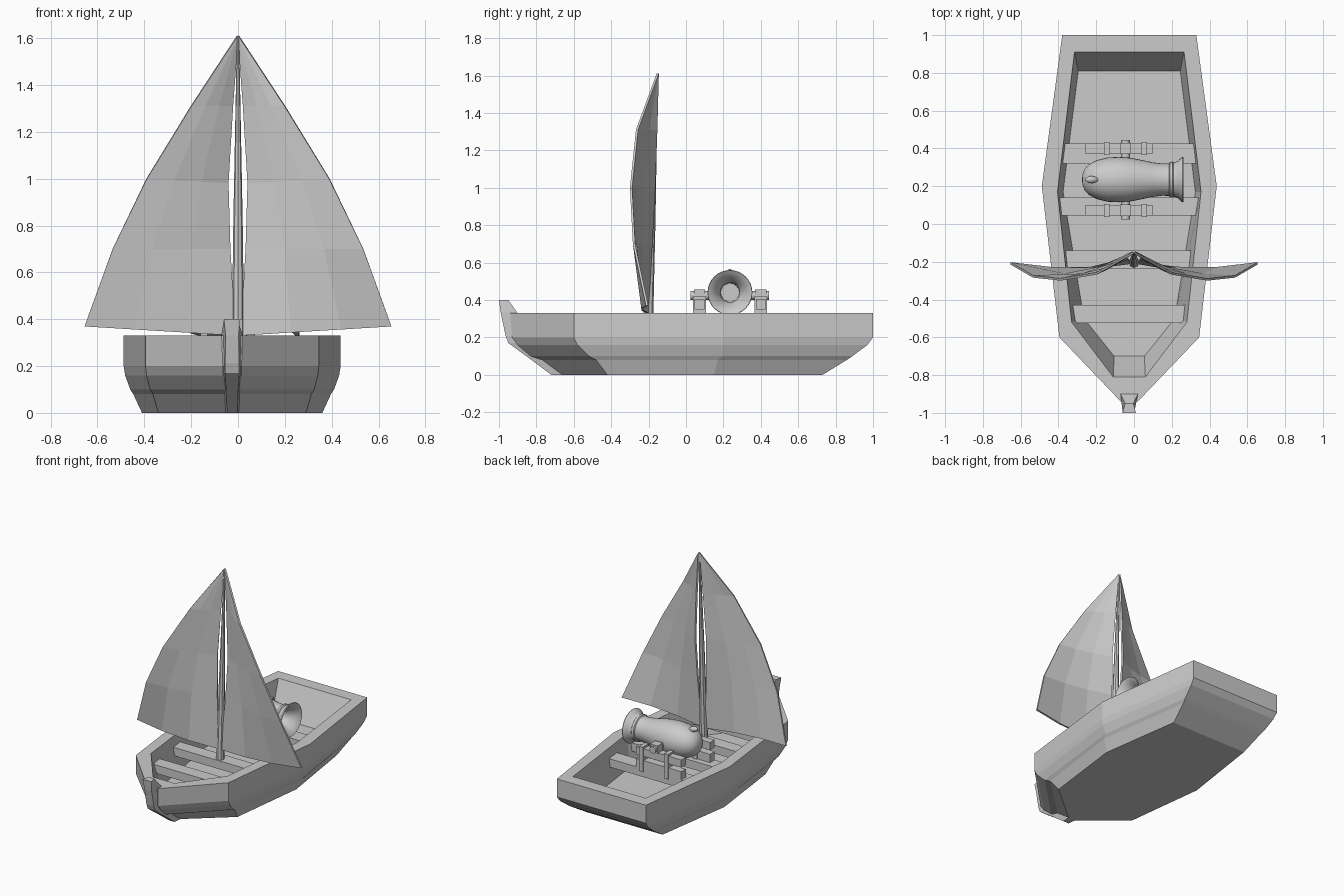
import bpy, bmesh, math
from mathutils import Vector, Matrix

if "Cube" in bpy.data.objects:
    bpy.data.objects.remove(bpy.data.objects["Cube"])

CX = -0.025  # hull centre line


def loft(name, rings, smooth=False):
    """Skin a list of equal closed rings and cap both ends."""
    bm = bmesh.new()
    vs = [[bm.verts.new(p) for p in r] for r in rings]
    n = len(rings[0])
    for a, b in zip(vs, vs[1:]):
        for i in range(n):
            bm.faces.new((a[i], a[(i + 1) % n], b[(i + 1) % n], b[i]))
    bm.faces.new(vs[0])
    bm.faces.new(vs[-1])
    bmesh.ops.recalc_face_normals(bm, faces=bm.faces)
    me = bpy.data.meshes.new(name)
    bm.to_mesh(me)
    bm.free()
    ob = bpy.data.objects.new(name, me)
    bpy.context.collection.objects.link(ob)
    if smooth:
        bpy.ops.object.select_all(action='DESELECT')
        ob.select_set(True)
        bpy.context.view_layer.objects.active = ob
        bpy.ops.object.shade_smooth_by_angle(angle=math.radians(40))
    return ob


def lathe(name, profile, origin, axis, n=32):
    """Revolve (distance, radius) pairs around an axis."""
    rot = Vector((0, 0, 1)).rotation_difference(Vector(axis)).to_matrix()
    rings = [[Vector(origin) + rot @ Vector((r * math.cos(2 * math.pi * i / n),
                                            r * math.sin(2 * math.pi * i / n), d))
              for i in range(n)] for d, r in profile]
    return loft(name, rings, True)


def box(name, x0, x1, y0, y1, z0, z1):
    return loft(name, [[(x0, y0, z), (x1, y0, z), (x1, y1, z), (x0, y1, z)]
                       for z in (z0, z1)])


# Hull: z, then y / half width at stern, midship, shoulder, bow
levels = [
    (0.00, .73, .30, .15, .385, -.42, .315, -.66, .03),
    (0.08, .86, .325, .17, .422, -.48, .338, -.77, .03),
    (0.10, .89, .335, .20, .435, -.52, .35, -.83, .035),
    (0.16, .97, .35, .20, .457, -.58, .366, -.90, .04),
    (0.20, 1.0, .355, .20, .463, -.60, .37, -.93, .04),
    (0.33, 1.0, .355, .20, .463, -.60, .37, -.94, .045),
    (0.33, .91, .29, .17, .38, -.52, .305, -.81, .085),
    (0.10, .81, .27, .17, .35, -.50, .24, -.70, .08)]
rings = []
for z, *v in levels:
    pairs = list(zip(v[0::2], v[1::2]))
    rings.append([(CX + h, y, z) for y, h in pairs] +
                 [(CX - h, y, z) for y, h in reversed(pairs)])
loft("hull", rings)

# Stem post: z, front y, back y, front and back half widths
stem = [(0.0, -.72, -.60, .022, .035), (0.09, -.84, -.72, .025, .04),
        (0.17, -.95, -.85, .03, .045), (0.21, -.965, -.86, .03, .047),
        (0.33, -.99, -.90, .028, .046), (0.40, -1.0, -.95, .035, .022)]
loft("stem_post", [[(CX - f, y0, z), (CX + f, y0, z), (CX + b, y1, z), (CX - b, y1, z)]
                   for z, y0, y1, f, b in stem])

# Seats across the hull
for i, (y0, y1, h) in enumerate([(.32, .425, .355), (.045, .14, .368),
                                 (-.235, -.14, .345), (-.525, -.43, .30)]):
    box(f"seat_{i + 1}", CX - h, CX + h, y0, y1, .20, .26)

# Mast, leaning back slightly
mast_dir = Vector((0, .05, 1.38))
lathe("mast", [(0, .028), (.6, .02), (mast_dir.length, .005)],
      (0, -.205, .22), mast_dir, 8)

# Sails: z, x, y of the inner edge, then z, x, y of the outer edge
sail_rows = [
    (1.61, .002, -.15, 1.61, .003, -.152), (1.31, .024, -.158, 1.31, .20, -.262),
    (.98, .043, -.17, 1.0, .39, -.294), (.70, .034, -.185, .70, .535, -.278),
    (.33, .012, -.205, .37, .655, -.208)]
for side, label in ((1, "right"), (-1, "left")):
    bm = bmesh.new()
    grid = []
    for z0, x0, y0, z1, x1, y1 in sail_rows:
        a, b = Vector((side * x0, y0, z0)), Vector((side * x1, y1, z1))
        row = []
        for k in range(4):
            t = k / 3
            p = a.lerp(b, t)
            p.y -= .03 * math.sin(math.pi * t) * (x1 / .65)
            row.append(bm.verts.new(p))
        grid.append(row)
    for r, s in zip(grid, grid[1:]):
        for k in range(3):
            f = [r[k], r[k + 1], s[k + 1], s[k]]
            bm.faces.new(f if side < 0 else f[::-1])
    me = bpy.data.meshes.new(label + "_sail")
    bm.to_mesh(me)
    bm.free()
    ob = bpy.data.objects.new(label + "_sail", me)
    bpy.context.collection.objects.link(ob)
    m = ob.modifiers.new("thickness", 'SOLIDIFY')
    m.thickness = .012
    m.offset = 0

# Cannon barrel with flared muzzle and open bore
GY, GZ = .235, .44
barrel = [(-.275, .004), (-.272, .03), (-.262, .055), (-.24, .08), (-.20, .102),
          (-.14, .117), (-.08, .12), (-.02, .116), (.04, .104), (.10, .091),
          (.15, .085), (.185, .086), (.19, .094), (.205, .095), (.21, .09),
          (.235, .10), (.25, .117), (.258, .12), (.263, .118), (.255, .105),
          (.235, .082), (.20, .062), (.18, .052), (0, .048)]
lathe("cannon_barrel", barrel, (0, GY, GZ), (1, 0, 0))
lathe("fuse_knob", [(-.04, .003), (-.025, .014), (0, .02), (.018, .016), (.035, .004)],
      (-.225, GY, .545), (-1, 0, .25), 16)
lathe("trunnion", [(0, .024), (.42, .024)], (-.045, .025, .425), (0, 1, 0), 20)

# Cannon carriage: one frame on either side
for i, y in enumerate((.072, .40)):
    box(f"lower_rail_{i}", -.26, .10, y - .026, y + .026, .26, .32)
    box(f"upper_rail_{i}", -.26, .10, y - .026, y + .026, .35, .405)
    for j, x in enumerate((-.145, .055)):
        box(f"rail_strap_{i}_{j}", x - .015, x + .015, y - .034, y + .034, .24, .42)
    box(f"trunnion_block_{i}", -.075, -.015, y - .03, y + .03, .40, .457)
